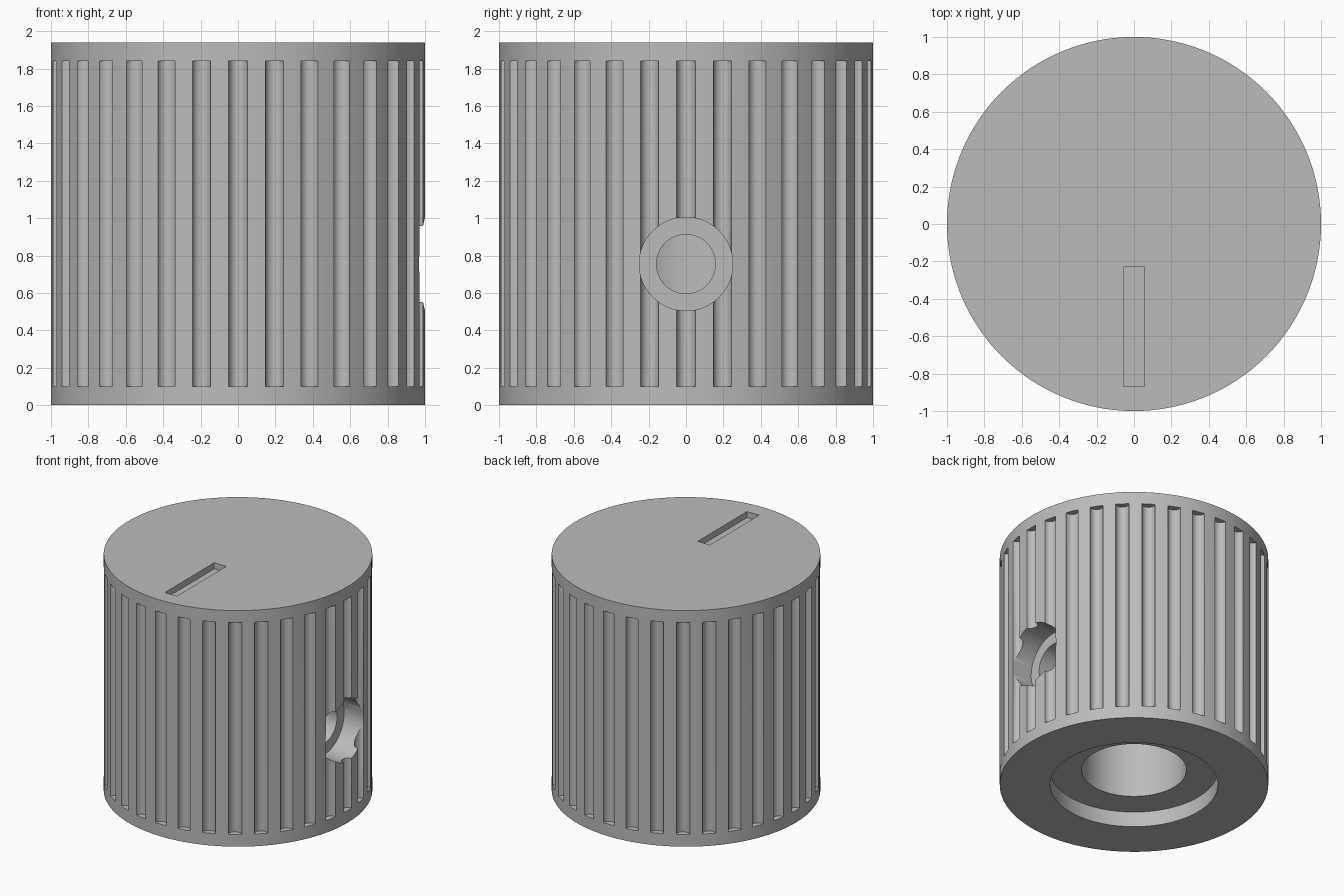
import bpy
import bmesh
import math
from mathutils import Matrix

old = bpy.data.objects.get("Cube")
if old:
    bpy.data.objects.remove(old, do_unlink=True)

HEIGHT = 1.94
GROOVES = 32
HOLE_Z = 0.755

grey = bpy.data.materials.new("plain grey")
grey.use_nodes = True
colour = (0.5, 0.5, 0.5, 1)
grey.diffuse_color = colour
grey.node_tree.nodes["Principled BSDF"].inputs["Base Color"].default_value = colour


def make_object(name, bm):
    bmesh.ops.recalc_face_normals(bm, faces=bm.faces)
    mesh = bpy.data.meshes.new(name)
    bm.to_mesh(mesh)
    bm.free()
    mesh.materials.append(grey)
    obj = bpy.data.objects.new(name, mesh)
    bpy.context.collection.objects.link(obj)
    return obj


def add_cylinder(bm, radius, depth, segments, matrix):
    bmesh.ops.create_cone(bm, cap_ends=True, segments=segments, radius1=radius,
                          radius2=radius, depth=depth, matrix=matrix)


def lathe(name, profile, segments, matrix=Matrix()):
    """Spin a (radius, height) profile, which starts and ends on the axis."""
    bm = bmesh.new()
    verts = [bm.verts.new((r, 0, z)) for r, z in profile]
    edges = [bm.edges.new(pair) for pair in zip(verts, verts[1:])]
    bmesh.ops.spin(bm, geom=verts + edges, cent=(0, 0, 0), axis=(0, 0, 1),
                   angle=math.tau, steps=segments)
    bmesh.ops.remove_doubles(bm, verts=bm.verts, dist=1e-4)
    bmesh.ops.transform(bm, matrix=matrix, verts=bm.verts)
    return make_object(name, bm)


# Knob body with the stepped shaft socket underneath
knob = lathe("knob_body", [(0, HEIGHT), (1, HEIGHT), (1, 0), (0.625, 0),
                           (0.625, 0.125), (0.39, 0.125), (0.39, 1.45), (0, 1.45)], 128)

# Grip grooves around the side
bm = bmesh.new()
for i in range(GROOVES):
    turn = Matrix.Rotation(math.tau * i / GROOVES, 4, "Z")
    add_cylinder(bm, 0.05, 1.74, 20, turn @ Matrix.Translation((1, 0, HEIGHT / 2)))
grooves = make_object("groove_cutter", bm)

# Counterbored set screw hole on the left side, reaching the socket
screw_hole = lathe("screw_hole_cutter",
                   [(0, 0.2), (0.158, 0.2), (0.158, 0.79), (0.25, 0.79), (0.25, 1.2), (0, 1.2)], 64,
                   Matrix.Translation((0, 0, HOLE_Z)) @ Matrix.Rotation(math.pi / 2, 4, "Y"))

# Pointer slot in the top
bm = bmesh.new()
bmesh.ops.create_cube(bm, size=1, matrix=Matrix.Translation((0, -0.55, HEIGHT))
                      @ Matrix.Diagonal((0.11, 0.64, 0.1, 1)))
slot = make_object("pointer_slot_cutter", bm)

# Cut everything out of the body
for cutter in (grooves, screw_hole, slot):
    cutter.hide_render = True
    cutter.hide_set(True)
    cut = knob.modifiers.new(cutter.name, "BOOLEAN")
    cut.operation = "DIFFERENCE"
    cut.solver = "EXACT"
    cut.object = cutter

bpy.ops.object.select_all(action="DESELECT")
bpy.context.view_layer.objects.active = knob
knob.select_set(True)
for cutter in (grooves, screw_hole, slot):
    bpy.ops.object.modifier_apply(modifier=cutter.name)
    bpy.data.objects.remove(cutter, do_unlink=True)
bpy.ops.object.shade_smooth_by_angle(angle=math.radians(30))
